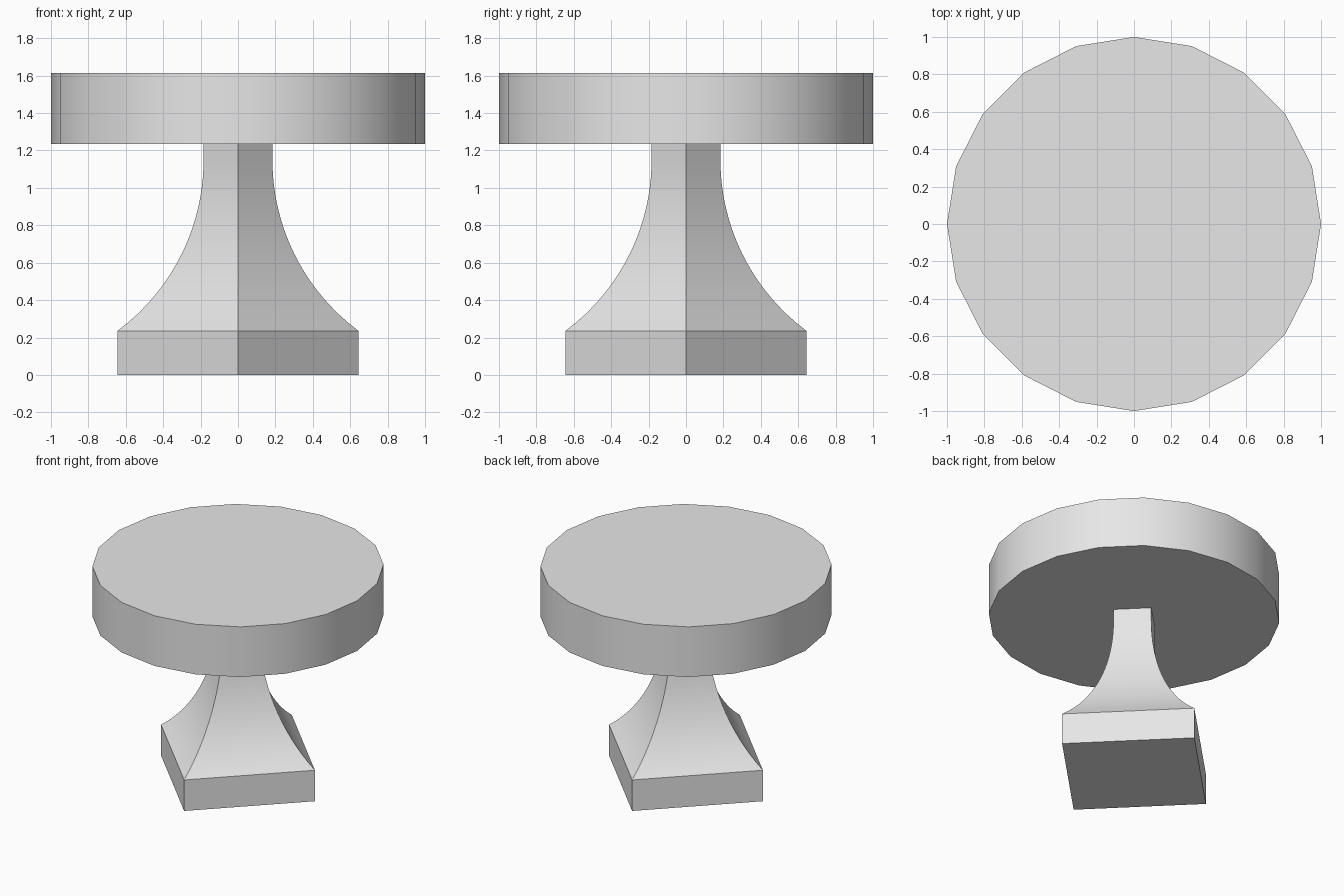
import bpy
import bmesh
from math import cos, sin, sqrt, tau, radians

cube = bpy.data.objects.get("Cube")
if cube:
    bpy.data.objects.remove(cube, do_unlink=True)

grey = bpy.data.materials.new("plain_grey")
grey.use_nodes = True
colour = (0.8, 0.8, 0.8, 1)
grey.diffuse_color = colour
grey.node_tree.nodes["Principled BSDF"].inputs["Base Color"].default_value = colour


def loft(name, sides, profile):
    """Stack regular polygons, given as (corner radius, height), into a capped solid."""
    bm = bmesh.new()
    rings = [[bm.verts.new((r * cos(tau * i / sides), r * sin(tau * i / sides), z))
              for i in range(sides)] for r, z in profile]
    for low, high in zip(rings, rings[1:]):
        for i in range(sides):
            j = (i + 1) % sides
            bm.faces.new((low[i], low[j], high[j], high[i]))
    bm.faces.new(rings[0][::-1])
    bm.faces.new(rings[-1])
    mesh = bpy.data.meshes.new(name)
    bm.to_mesh(mesh)
    bm.free()
    mesh.materials.append(grey)
    obj = bpy.data.objects.new(name, mesh)
    bpy.context.collection.objects.link(obj)
    bpy.ops.object.select_all(action="DESELECT")
    obj.select_set(True)
    bpy.context.view_layer.objects.active = obj
    bpy.ops.object.shade_smooth_by_angle(angle=radians(30))
    return obj


# Square pedestal: straight plinth, then a concave arc narrowing into the neck
plinth_r, plinth_top = 0.645, 0.235
neck_r, neck_z = 0.184, 1.15
seat_bottom, seat_top = 1.235, 1.615
rise, run = neck_z - plinth_top, plinth_r - neck_r
arc = (rise ** 2 + run ** 2) / (2 * run)
steps = 20
profile = [(plinth_r, 0)]
for k in range(steps + 1):
    drop = rise * (1 - k / steps)
    profile.append((neck_r + arc - sqrt(arc ** 2 - drop ** 2), neck_z - drop))
profile.append((neck_r, seat_bottom))
loft("pedestal", 4, profile)

# Round seat with twenty sides
loft("seat", 20, [(1, seat_bottom), (1, seat_top)])
